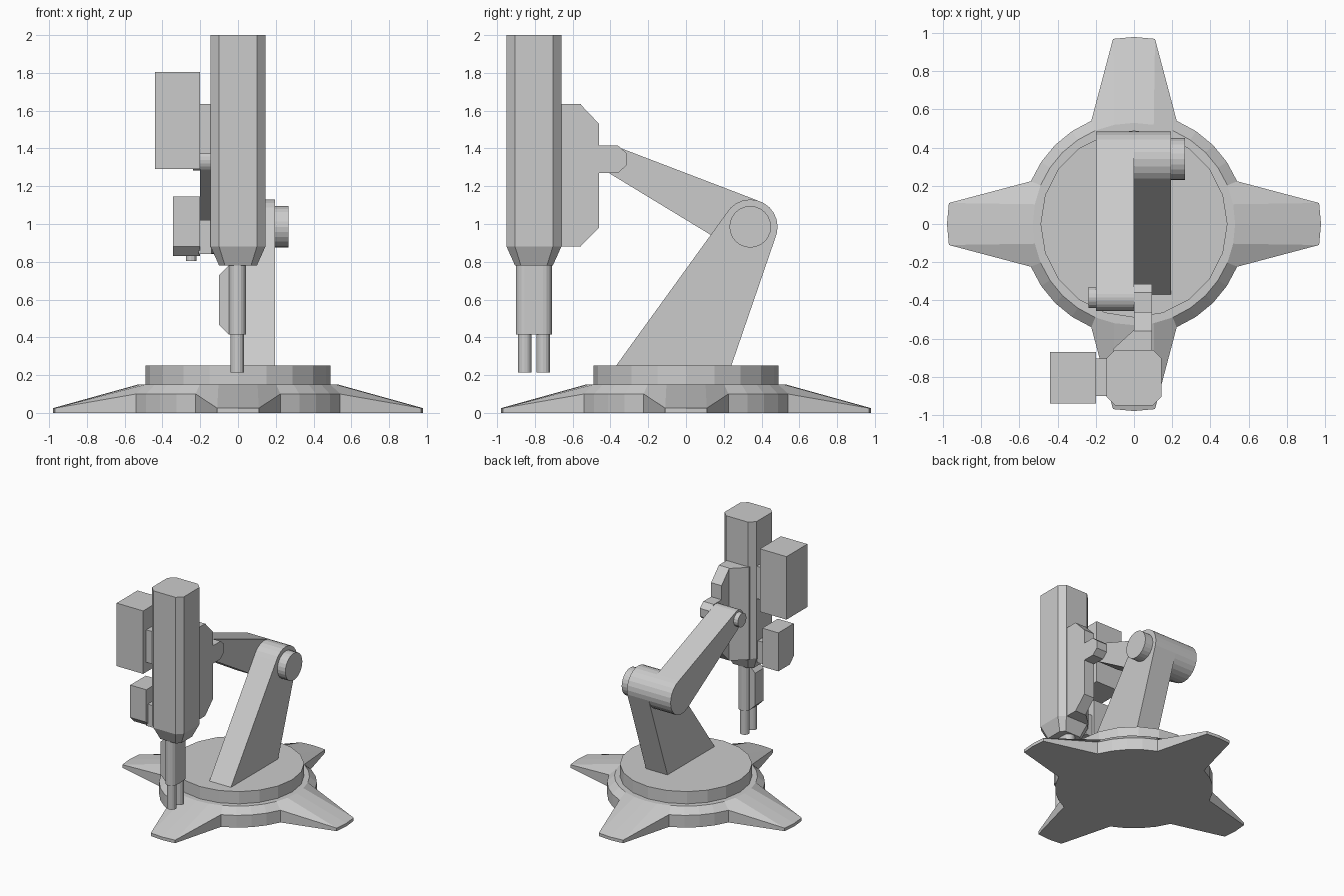
import bpy, bmesh
from math import cos, sin, pi, radians
from mathutils.geometry import convex_hull_2d

cube = bpy.data.objects.get("Cube")
if cube:
    bpy.data.objects.remove(cube, do_unlink=True)

grey = bpy.data.materials.new("light grey")
grey.use_nodes = True
colour = (0.6, 0.6, 0.6, 1)
grey.diffuse_color = colour
grey.node_tree.nodes["Principled BSDF"].inputs["Base Color"].default_value = colour


def loft(name, rings):
    """Closed solid through rings with equal point counts."""
    bm = bmesh.new()
    loops = [[bm.verts.new(p) for p in ring] for ring in rings]
    n = len(loops[0])
    for a, b in zip(loops, loops[1:]):
        for i in range(n):
            j = (i + 1) % n
            bm.faces.new((a[i], a[j], b[j], b[i]))
    bm.faces.new(loops[0])
    bm.faces.new(loops[-1])
    bmesh.ops.recalc_face_normals(bm, faces=bm.faces[:])
    mesh = bpy.data.meshes.new(name)
    bm.to_mesh(mesh)
    bm.free()
    mesh.materials.append(grey)
    obj = bpy.data.objects.new(name, mesh)
    bpy.context.collection.objects.link(obj)
    return obj


def prism_x(name, profile, x0, x1):
    """Extrude a (y, z) profile along x."""
    return loft(name, [[(x, y, z) for y, z in profile] for x in (x0, x1)])


def prism_z(name, profile, z0, z1):
    """Extrude an (x, y) profile along z."""
    return loft(name, [[(x, y, z) for x, y in profile] for z in (z0, z1)])


def box(name, x, y, z):
    return prism_z(name, [(x[0], y[0]), (x[1], y[0]), (x[1], y[1]), (x[0], y[1])], *z)


def circle(centre, r, n=24):
    return [(centre[0] + r * cos(2 * pi * i / n), centre[1] + r * sin(2 * pi * i / n))
            for i in range(n)]


def hull(points):
    return [points[i] for i in convex_hull_2d(points)]


# Base plate: a disc whose rim is drawn out into four sloping feet
foot_tip = {-1: (0.97, -0.11), 0: (0.98, 0), 1: (0.97, 0.11)}
floor, rim, top = [], [], []
for i in range(32):
    quarter, step = divmod(i + 2, 8)
    step -= 2
    turn = quarter * pi / 2
    a = radians(11.25) * step
    if step in foot_tip:
        (u, v), h = foot_tip[step], 0.025
    else:
        u, v, h = 0.585 * cos(a), 0.585 * sin(a), 0.1
    x, y = u * cos(turn) - v * sin(turn), u * sin(turn) + v * cos(turn)
    floor.append((x, y, 0))
    rim.append((x, y, h))
    top.append((0.53 * cos(a + turn), 0.53 * sin(a + turn), 0.15))
loft("base_plate", [floor, rim, top])
prism_z("turntable", circle((0, 0), 0.49, 20), 0.15, 0.25)

# Arms and their joint pins
elbow, wrist = (0.34, 0.985), (-0.385, 1.34)
prism_x("lower_arm", hull(circle(elbow, 0.145) + [(-0.37, 0.25), (0.24, 0.25)]), 0, 0.195)
prism_x("upper_arm", hull(circle(elbow, 0.145) + circle(wrist, 0.072)), -0.2, 0)
prism_x("elbow_pin", circle(elbow, 0.11), 0.195, 0.267)
prism_x("wrist_pin", circle(wrist, 0.056, 16), -0.238, -0.2)

# Wrist lug and the bracket behind the head
prism_x("wrist_lug", [(-0.47, 1.27), (-0.36, 1.27), (-0.315, 1.31), (-0.315, 1.375),
                      (-0.36, 1.415), (-0.47, 1.415)], 0, 0.095)
prism_x("bracket", [(-0.67, 0.88), (-0.56, 0.88), (-0.46, 0.98), (-0.46, 1.53),
                    (-0.56, 1.635), (-0.67, 1.635)], 0, 0.095)
prism_z("bracket_gusset", [(0, -0.67), (-0.11, -0.67), (-0.11, -0.655), (0, -0.555)], 0.88, 1.635)

# Head: chamfered column with a tapered lower end
head_y = -0.805
w, c = 0.145, 0.1
octagon = [(c, -w), (w, -c), (w, c), (c, w), (-c, w), (-w, c), (-w, -c), (-c, -w)]
loft("head", [[(x * s, head_y + y * s, z) for x, y in octagon]
              for s, z in ((0.69, 0.78), (1, 0.88), (1, 2.0))])

# Twin nozzle in a shared sleeve with a side plate
barrels = [(-0.003, head_y - 0.049), (-0.003, head_y + 0.049)]
prism_z("nozzle_sleeve", hull(circle(barrels[0], 0.046, 16) + circle(barrels[1], 0.046, 16)),
        0.415, 0.79)
for name, centre in zip(("front_nozzle", "rear_nozzle"), barrels):
    prism_z(name, circle(centre, 0.036, 16), 0.215, 0.42)
plate = [(0, 0.415), (-0.05, 0.415), (-0.1, 0.465), (-0.1, 0.73), (-0.05, 0.78), (0, 0.78)]
loft("nozzle_side_plate", [[(x, y, z) for x, z in plate]
                           for y in (head_y - 0.055, head_y + 0.055)])

# Motor housings on the side of the head
box("upper_motor", (-0.44, -0.2), (-0.94, -0.67), (1.29, 1.805))
box("upper_motor_mount", (-0.21, -0.14), (-0.9, -0.705), (1.37, 1.635))
prism_x("lower_motor", [(-0.9, 0.88), (-0.85, 0.83), (-0.7, 0.83), (-0.7, 1.145), (-0.9, 1.145)],
        -0.345, -0.2)
box("lower_motor_mount", (-0.21, -0.14), (-0.88, -0.72), (0.84, 1.02))
prism_z("lower_motor_stub", circle((-0.248, -0.79), 0.028, 12), 0.805, 0.84)
